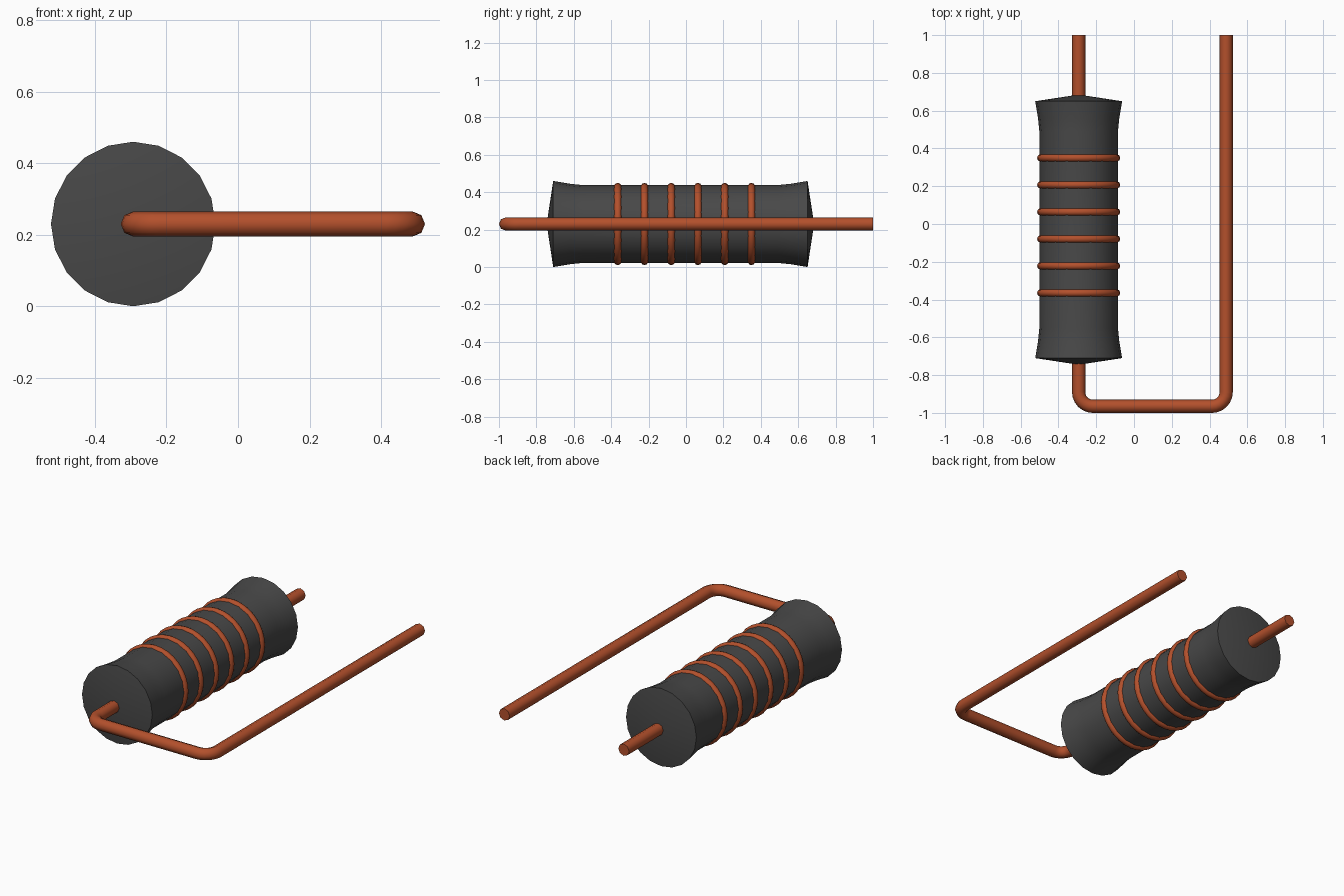
import bpy
import bmesh
from math import pi, sin, cos, radians
from mathutils import Matrix, Vector

cube = bpy.data.objects.get("Cube")
if cube:
    bpy.data.objects.remove(cube, do_unlink=True)

AXIS_X, AXIS_Z = -0.293, 0.23
BODY_Y = -0.03
WIRE_R = 0.035


def make_material(name, color):
    mat = bpy.data.materials.new(name)
    mat.use_nodes = True
    mat.diffuse_color = color
    bsdf = mat.node_tree.nodes["Principled BSDF"]
    bsdf.inputs["Base Color"].default_value = color
    bsdf.inputs["Roughness"].default_value = 0.6
    return mat


def finish(obj, mat, angle):
    obj.data.materials.clear()
    obj.data.materials.append(mat)
    bpy.ops.object.select_all(action="DESELECT")
    obj.select_set(True)
    bpy.context.view_layer.objects.active = obj
    bpy.ops.object.shade_smooth_by_angle(angle=radians(angle))


def lathe(name, profile, sides, mat):
    """Spin (radius, height) points about the body's long axis."""
    bm = bmesh.new()
    verts = [bm.verts.new((r, y, 0)) for r, y in profile]
    edges = [bm.edges.new(pair) for pair in zip(verts, verts[1:])]
    bmesh.ops.spin(bm, geom=verts + edges, cent=(0, 0, 0), axis=(0, 1, 0),
                   angle=2 * pi, steps=sides, use_duplicate=False)
    bmesh.ops.remove_doubles(bm, verts=bm.verts, dist=0.0005)
    bmesh.ops.recalc_face_normals(bm, faces=bm.faces)
    mesh = bpy.data.meshes.new(name)
    bm.to_mesh(mesh)
    bm.free()
    obj = bpy.data.objects.new(name, mesh)
    obj.location = (AXIS_X, BODY_Y, AXIS_Z)
    bpy.context.collection.objects.link(obj)
    finish(obj, mat, 30)
    return obj


charcoal = make_material("charcoal", (0.065, 0.065, 0.065, 1))
copper = make_material("copper", (0.45, 0.08, 0.025, 1))

# Core with flared ends and shallow conical caps
half = [(0, 0.715), (0.23, 0.68), (0.215, 0.59), (0.208, 0.52)]
profile = half + [(r, -y) for r, y in reversed(half)]
lathe("core", profile, 20, charcoal)

# Coil rings around the core
for i in range(6):
    y = -0.365 + i * 0.143
    bpy.ops.mesh.primitive_torus_add(
        location=(AXIS_X, y, AXIS_Z), rotation=(pi / 2, 0, 0),
        major_radius=0.2, minor_radius=0.02,
        major_segments=32, minor_segments=10)
    ring = bpy.context.object
    ring.name = f"coil_ring_{i + 1}"
    finish(ring, copper, 60)

# Bent lead wire through the core and back along the side
RIGHT_X, FRONT_Y, BEND, STEPS = 0.488, -0.965, 0.075, 6


def bend(cx, start):
    cy = FRONT_Y + BEND
    angles = [start + pi / 2 * i / STEPS for i in range(STEPS + 1)]
    return [(cx + BEND * cos(a), cy + BEND * sin(a)) for a in angles]


path = ([(AXIS_X, 1)] + bend(AXIS_X + BEND, pi)
        + bend(RIGHT_X - BEND, 1.5 * pi) + [(RIGHT_X, 1)])
curve = bpy.data.curves.new("lead_wire", "CURVE")
curve.dimensions = "3D"
curve.bevel_depth = WIRE_R
curve.bevel_resolution = 2
curve.use_fill_caps = True
spline = curve.splines.new("POLY")
spline.points.add(len(path) - 1)
for point, (x, y) in zip(spline.points, path):
    point.co = (x, y, AXIS_Z, 1)
wire = bpy.data.objects.new("lead_wire", curve)
bpy.context.collection.objects.link(wire)
bpy.ops.object.select_all(action="DESELECT")
wire.select_set(True)
bpy.context.view_layer.objects.active = wire
bpy.ops.object.convert(target="MESH")
finish(bpy.context.object, copper, 50)
